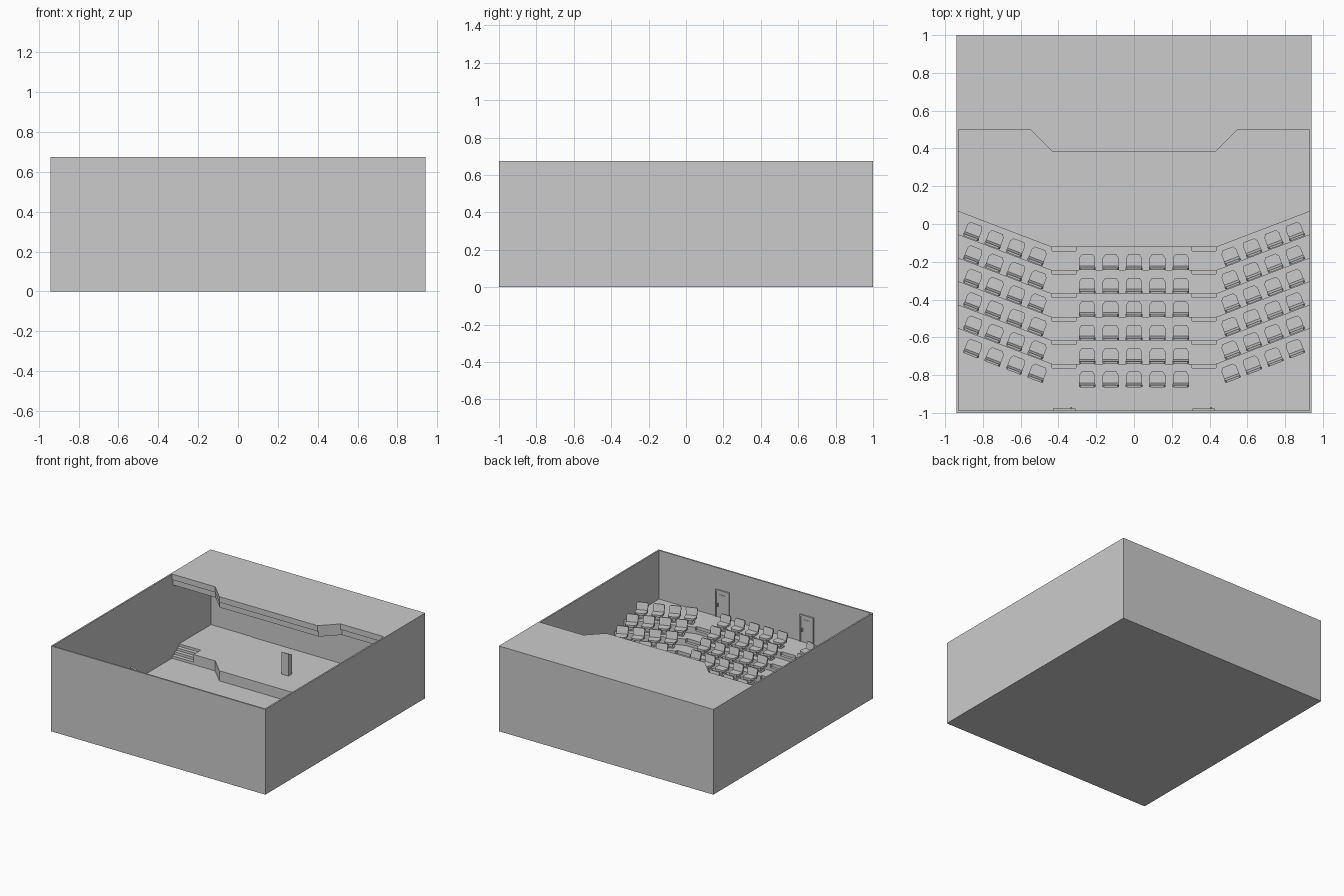
import bpy, bmesh, math
from mathutils import Matrix, Vector

if "Cube" in bpy.data.objects:
    bpy.data.objects.remove(bpy.data.objects["Cube"])

W, H, T = 0.94, 0.675, 0.012      # half width, height, wall thickness
RISE, PITCH, ROWS = 0.047, 0.124, 6
FLOOR = 0.008


def add_object(name, bm):
    mesh = bpy.data.meshes.new(name)
    bm.to_mesh(mesh)
    bm.free()
    ob = bpy.data.objects.new(name, mesh)
    bpy.context.collection.objects.link(ob)
    return ob


def add_box(bm, x0, x1, y0, y1, z0, z1, tilt=0.0):
    c = Vector(((x0 + x1) / 2, (y0 + y1) / 2, (z0 + z1) / 2))
    m = (Matrix.Translation(c) @ Matrix.Rotation(tilt, 4, 'X')
         @ Matrix.Diagonal((x1 - x0, y1 - y0, z1 - z0, 1)))
    bmesh.ops.create_cube(bm, size=1, matrix=m)


def add_prism(bm, pts, z0, z1, m=Matrix()):
    face = bm.faces.new([bm.verts.new((x, y, z0)) for x, y in pts])
    ext = bmesh.ops.extrude_face_region(bm, geom=[face], use_keep_orig=True)
    top = [v for v in ext['geom'] if isinstance(v, bmesh.types.BMVert)]
    bmesh.ops.translate(bm, verts=top, vec=(0, 0, z1 - z0))
    bmesh.ops.transform(bm, matrix=m, verts=list(face.verts) + top)
    bmesh.ops.recalc_face_normals(bm, faces=bm.faces)


def mirrored(half):
    return half + [(-x, y) for x, y in reversed(half)]


def box_object(name, *boxes):
    bm = bmesh.new()
    for b in boxes:
        add_box(bm, *b)
    return add_object(name, bm)


# Room shell
box_object("floor", (-W, W, -1, 1, 0, FLOOR))
box_object("walls",
           (-W, -W + T, -1, 1, FLOOR, H), (W - T, W, -1, 1, FLOOR, H),
           (-W + T, W - T, -1, -1 + T, FLOOR, H), (-W + T, W - T, 1 - T, 1, FLOOR, H))

# Ceiling over the stage with its stepped fascia
XI, YB = W - T, 1 - T


def front_edge(off):
    return [(XI, 0.5 - off), (0.55 - off * 0.4, 0.5 - off), (0.43 - off * 0.4, 0.38 - off)]


bm = bmesh.new()
add_prism(bm, mirrored([(XI, YB)] + front_edge(0)), H - 0.045, H)
add_prism(bm, mirrored([(XI, YB)] + front_edge(-0.01)), H - 0.09, H - 0.045)
add_object("stage_ceiling", bm)

# Stage with stair recesses at both sides
STAGE = 0.088
bm = bmesh.new()
half = [(XI, YB), (XI, 0.59), (0.74, 0.59), (0.74, 0.5), (0.55, 0.5), (0.43, 0.38)]
add_prism(bm, mirrored(half), FLOOR, STAGE)
add_object("stage", bm)
for s, side in ((-1, "left"), (1, "right")):
    stairs = []
    for i in range(3):
        xs = sorted((s * 0.74, s * XI))
        stairs.append((*xs, 0.5 + 0.03 * i, 0.53 + 0.03 * i, FLOOR, FLOOR + 0.02 * (i + 1)))
    box_object("stage_stairs_" + side, *stairs)

# Back-wall screen panel
box_object("stage_screen", (-0.56, 0.56, YB - 0.006, YB, STAGE, H - 0.09))

# Lectern with a sloping top
bm = bmesh.new()
add_prism(bm, [(-0.02, 0), (0.02, 0), (0.02, 0.155), (-0.02, 0.175)], -0.03, 0.03,
          Matrix.Translation((0, 0.61, STAGE)) @ Matrix(
              ((0, 0, 1, 0), (1, 0, 0, 0), (0, 1, 0, 0), (0, 0, 0, 1))))
add_object("lectern", bm)


# Seating tiers: treads and risers with a notch at each aisle
def tier_edge(i):
    if i == ROWS:
        return [(XI, -1 + T), (-XI, -1 + T)]
    y = -0.12 - PITCH * i
    return mirrored([(XI, y + 0.188), (0.435, y), (0.435, y - 0.022),
                     (0.308, y - 0.022), (0.308, y)])


bm = bmesh.new()
for i in range(ROWS):
    z, zb = FLOOR + RISE * (i + 1), FLOOR + RISE * i
    front, back = tier_edge(i), tier_edge(i + 1)
    bm.faces.new([bm.verts.new((x, y, z)) for x, y in front + back[::-1]])
    for (ax, ay), (bx, by) in zip(front, front[1:]):
        bm.faces.new([bm.verts.new(p) for p in
                      ((ax, ay, z), (ax, ay, zb), (bx, by, zb), (bx, by, z))])
bmesh.ops.remove_doubles(bm, verts=bm.verts, dist=1e-5)
add_object("seating_tiers", bm)

# Aisle half steps and raised tier nosings
steps, nosing = bmesh.new(), bmesh.new()
for i in range(ROWS):
    y, zb = -0.12 - PITCH * i, FLOOR + RISE * i
    z = zb + RISE
    add_box(nosing, -0.308, 0.308, y - 0.01, y, z, z + 0.004)
    for s in (-1, 1):
        xs = sorted((s * 0.308, s * 0.435))
        add_box(steps, *xs, y - 0.022, y, zb, zb + RISE / 2)
        add_prism(nosing, [(s * XI, y + 0.188), (s * 0.435, y),
                           (s * 0.435, y - 0.011), (s * XI, y + 0.177)], z, z + 0.004)
add_object("aisle_steps", steps)
add_object("tier_nosings", nosing)

# One chair facing +y: chamfered cushion, tilted back, pedestal
bm = bmesh.new()
add_prism(bm, mirrored([(0.042, -0.028), (0.042, 0.02), (0.03, 0.038)]), 0.036, 0.052)
add_prism(bm, mirrored([(0.04, 0.0), (0.044, 0.05), (0.036, 0.062)]), -0.006, 0.006,
          Matrix.Translation((0, -0.026, 0.046)) @ Matrix.Rotation(math.radians(102), 4, 'X'))
add_box(bm, -0.014, 0.014, -0.015, 0.012, 0.006, 0.036)
add_box(bm, -0.026, 0.026, -0.024, 0.022, 0, 0.006)
chair = add_object("chair", bm)
chair_mesh = chair.data
bpy.data.objects.remove(chair)


def place_chair(name, x, y, z, angle=0.0):
    ob = bpy.data.objects.new(name, chair_mesh)
    ob.location, ob.rotation_euler.z = (x, y, z), angle
    bpy.context.collection.objects.link(ob)


# Centre block of five and angled side blocks of four per row
for r in range(ROWS):
    z, dy = FLOOR + RISE * (r + 1), -PITCH * r
    for c in range(5):
        place_chair("centre_chair", -0.248 + 0.124 * c, -0.2 + dy, z)
    for c in range(4):
        x, y = 0.85 - 0.1135 * c, -0.035 - 0.0435 * c + dy
        place_chair("right_chair", x, y, z, math.radians(21))
        place_chair("left_chair", -x, y, z, math.radians(-21))

# Rear doors with frame, glazing panel and handle
z0 = FLOOR + RISE * ROWS
yw = -1 + T
for side, x in (("left", -0.37), ("right", 0.37)):
    a, b, top = x - 0.06, x + 0.06, z0 + 0.215
    box_object("door_frame_" + side,
               (a, a + 0.01, yw, yw + 0.01, z0, top), (b - 0.01, b, yw, yw + 0.01, z0, top),
               (a + 0.01, b - 0.01, yw, yw + 0.01, top - 0.01, top))
    box_object("door_leaf_" + side, (a + 0.01, b - 0.01, yw, yw + 0.005, z0, top - 0.01))
    box_object("door_panel_" + side, (x - 0.025, x + 0.025, yw + 0.005, yw + 0.008,
                                      z0 + 0.15, z0 + 0.18))
    box_object("door_handle_" + side, (x + 0.034, x + 0.042, yw + 0.005, yw + 0.02,
                                       z0 + 0.085, z0 + 0.11))
